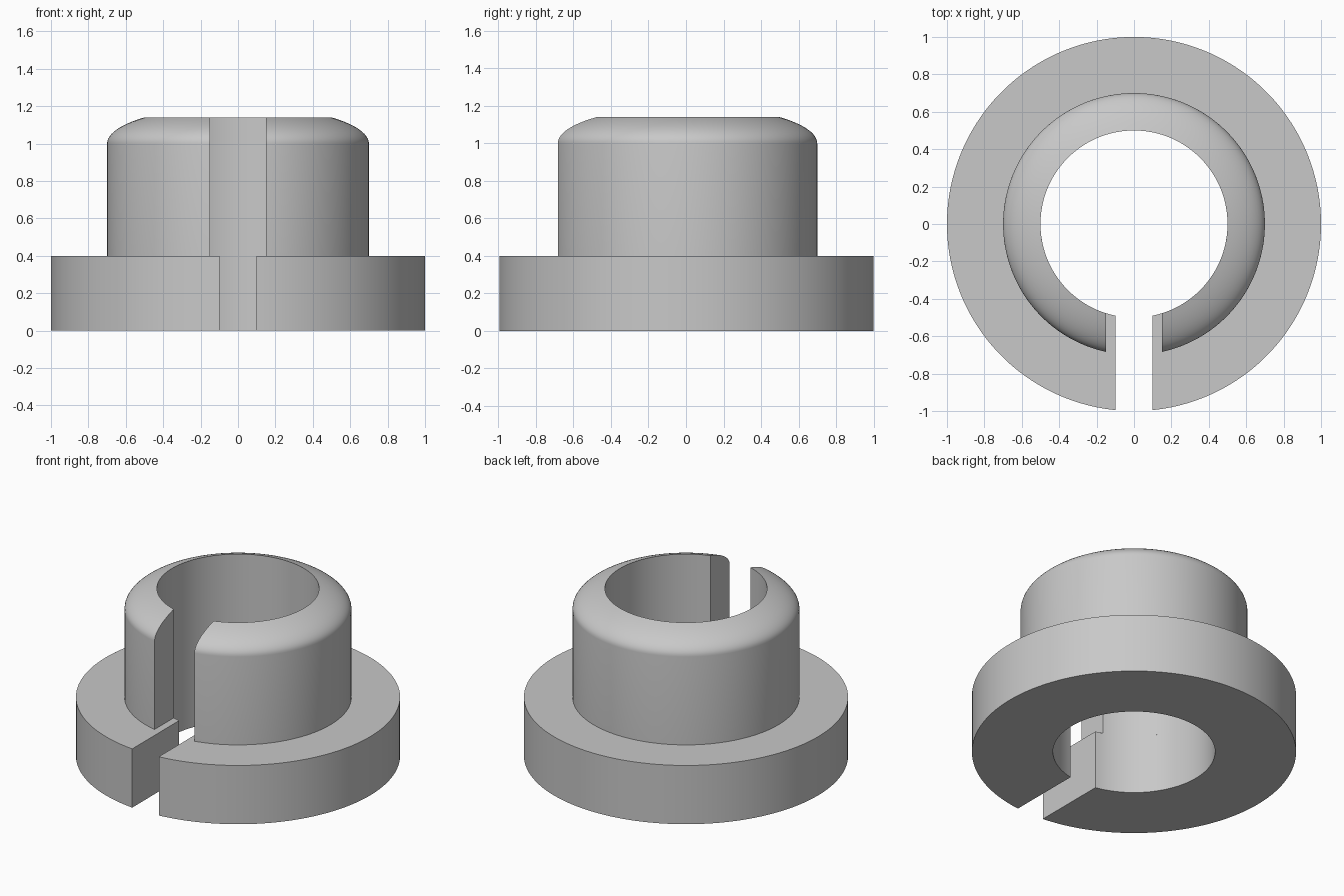
import bpy
import bmesh
from math import acos, asin, cos, pi, radians, sin

SEGMENTS = 128
BORE = 0.5
COLLAR_R = 0.7

default = bpy.data.objects.get("Cube")
if default:
    bpy.data.objects.remove(default, do_unlink=True)

grey = bpy.data.materials.new("plain grey")
grey.use_nodes = True
colour = (0.58, 0.58, 0.58, 1)
grey.diffuse_color = colour
grey.node_tree.nodes["Principled BSDF"].inputs["Base Color"].default_value = colour


def split_ring(name, profile, half_gap):
    """Sweep a closed (radius, z) profile round z, leaving a parallel-sided gap at the front."""
    bm = bmesh.new()
    sections = []
    for i in range(SEGMENTS + 1):
        section = []
        for r, z in profile:
            start = asin(half_gap / r)
            a = start + (2 * pi - 2 * start) * i / SEGMENTS
            section.append(bm.verts.new((r * sin(a), -r * cos(a), z)))
        sections.append(section)
    n = len(profile)
    for one, two in zip(sections, sections[1:]):
        for j in range(n):
            k = (j + 1) % n
            bm.faces.new((one[j], one[k], two[k], two[j]))
    # Flat walls of the gap
    bm.faces.new(sections[0])
    bm.faces.new(sections[-1])
    bmesh.ops.recalc_face_normals(bm, faces=bm.faces[:])
    mesh = bpy.data.meshes.new(name)
    bm.to_mesh(mesh)
    bm.free()
    mesh.materials.append(grey)
    obj = bpy.data.objects.new(name, mesh)
    bpy.context.collection.objects.link(obj)
    bpy.ops.object.select_all(action="DESELECT")
    obj.select_set(True)
    bpy.context.view_layer.objects.active = obj
    bpy.ops.object.shade_smooth_by_angle(angle=radians(30))
    return obj


# Wide base flange with the narrow gap
split_ring("base_flange", [(BORE, 0), (1, 0), (1, 0.4), (BORE, 0.4)], 0.1)

# Collar with the wider gap and a flattened dome shoulder running in to the bore
steps = 12
end = acos(BORE / COLLAR_R)
shoulder = [(COLLAR_R * cos(end * i / steps), 1 + 0.2 * sin(end * i / steps))
            for i in range(steps + 1)]
split_ring("collar", [(BORE, 0.4), (COLLAR_R, 0.4)] + shoulder, 0.15)
